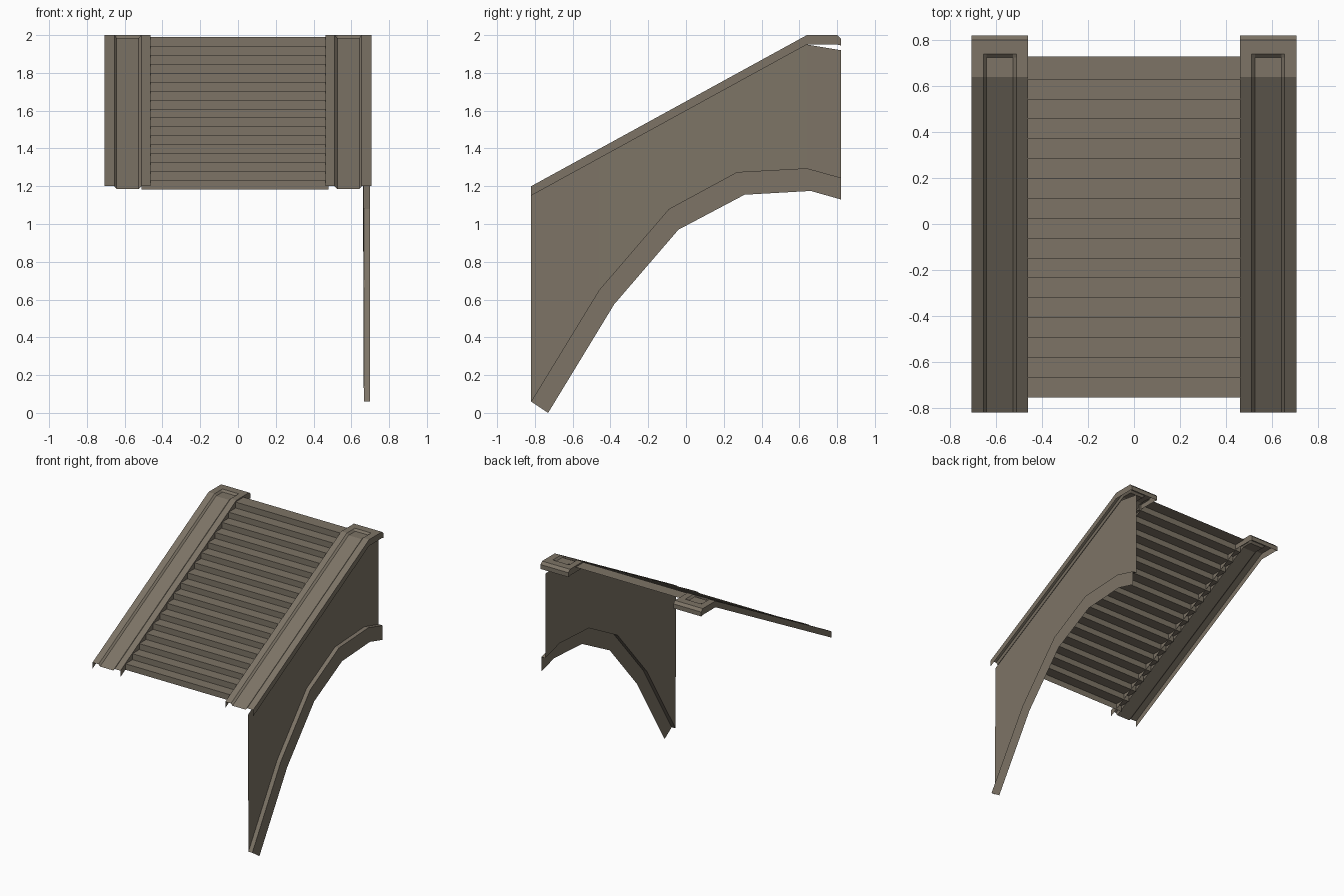
import bpy

if "Cube" in bpy.data.objects:
    bpy.data.objects.remove(bpy.data.objects["Cube"])

stone = bpy.data.materials.new("grey_brown_stone")
stone.diffuse_color = (0.205, 0.174, 0.133, 1)
stone.use_nodes = True
stone.node_tree.nodes["Principled BSDF"].inputs["Base Color"].default_value = stone.diffuse_color


def make(name, verts, faces):
    mesh = bpy.data.meshes.new(name)
    mesh.from_pydata(verts, [], faces)
    mesh.materials.append(stone)
    mesh.validate()
    obj = bpy.data.objects.new(name, mesh)
    bpy.context.collection.objects.link(obj)
    return obj


def sheet(name, rows):
    """Quad surface through rows of points of equal length."""
    n = len(rows[0])
    faces = [(r * n + c, r * n + c + 1, (r + 1) * n + c + 1, (r + 1) * n + c)
             for r in range(len(rows) - 1) for c in range(n - 1)]
    return make(name, [p for row in rows for p in row], faces)


# Stairs: one folded sheet of risers and treads
STEPS, RUN, RISE = 17, 0.0865, 0.0475
profile = []
y, z = -0.755, 1.1825
for i in range(STEPS):
    profile += [(y, z), (y, z + RISE)]
    y, z = y + RUN, z + RISE
profile.append((0.73, z))
sheet("stairs", [[(-0.51, y, z), (0.48, y, z)] for y, z in profile])


# Sloped side caps with a sunken channel and thin hanging flanges
def cap_height(y):
    if y > 0.81:
        return 1.98
    return 2.0 - max(0.0, 0.64 - y) * 0.8 / 1.46


def side_cap(name, side):
    xs = [0.462, 0.512, 0.526, 0.642, 0.655, 0.708]
    if side < 0:
        xs = [-x for x in reversed(xs)]
    rows = []
    for y in (-0.82, 0.64, 0.725, 0.74, 0.80, 0.82):
        top = cap_height(y)
        low = 1.945 if y > 0.81 else top - 0.05
        row = [(xs[0], y, low)]
        for c, x in enumerate(xs):
            sunk = c in (2, 3) and y < 0.73
            row.append((x, y, top - (0.015 if sunk else 0)))
        row.append((xs[-1], y, low))
        rows.append(row)
    sheet(name, rows)
    # back flange closing the upper end
    sheet(name + "_back_edge", [[(xs[0], 0.82, 1.98), (xs[-1], 0.82, 1.98)],
                                [(xs[0], 0.82, 1.945), (xs[-1], 0.82, 1.945)]])


side_cap("right_cap", 1)
side_cap("left_cap", -1)

# Right wall with an arched lower edge, stepping out to a trim band
ys = [-0.82, -0.46, -0.09, 0.27, 0.64, 0.82]
arch = [0.06, 0.65, 1.08, 1.275, 1.295, 1.245]
trim = [(-0.73, 0.0), (-0.38, 0.575), (-0.04, 0.97),
        (0.31, 1.155), (0.66, 1.175), (0.82, 1.13)]
tops = [cap_height(y) - 0.05 for y in ys[:-1]] + [1.92]
sheet("right_wall", [[(0.666, y, a), (0.662, y, t)]
                     for y, a, t in zip(ys, arch, tops)][::1])
sheet("arch_trim", [[(0.70, ty, tz), (0.70, y, a), (0.666, y, a)]
                    for y, a, (ty, tz) in zip(ys, arch, trim)])

# Face normals outward on the wall, stairs and caps
for obj in bpy.data.objects:
    mesh = obj.data
    total = [sum(p.normal[k] * p.area for p in mesh.polygons) for k in range(3)]
    if "wall" in obj.name or "trim" in obj.name:
        flip = total[0] < 0
    elif "back_edge" in obj.name:
        flip = total[1] < 0
    else:
        flip = total[2] < 0
    if flip:
        mesh.flip_normals()
